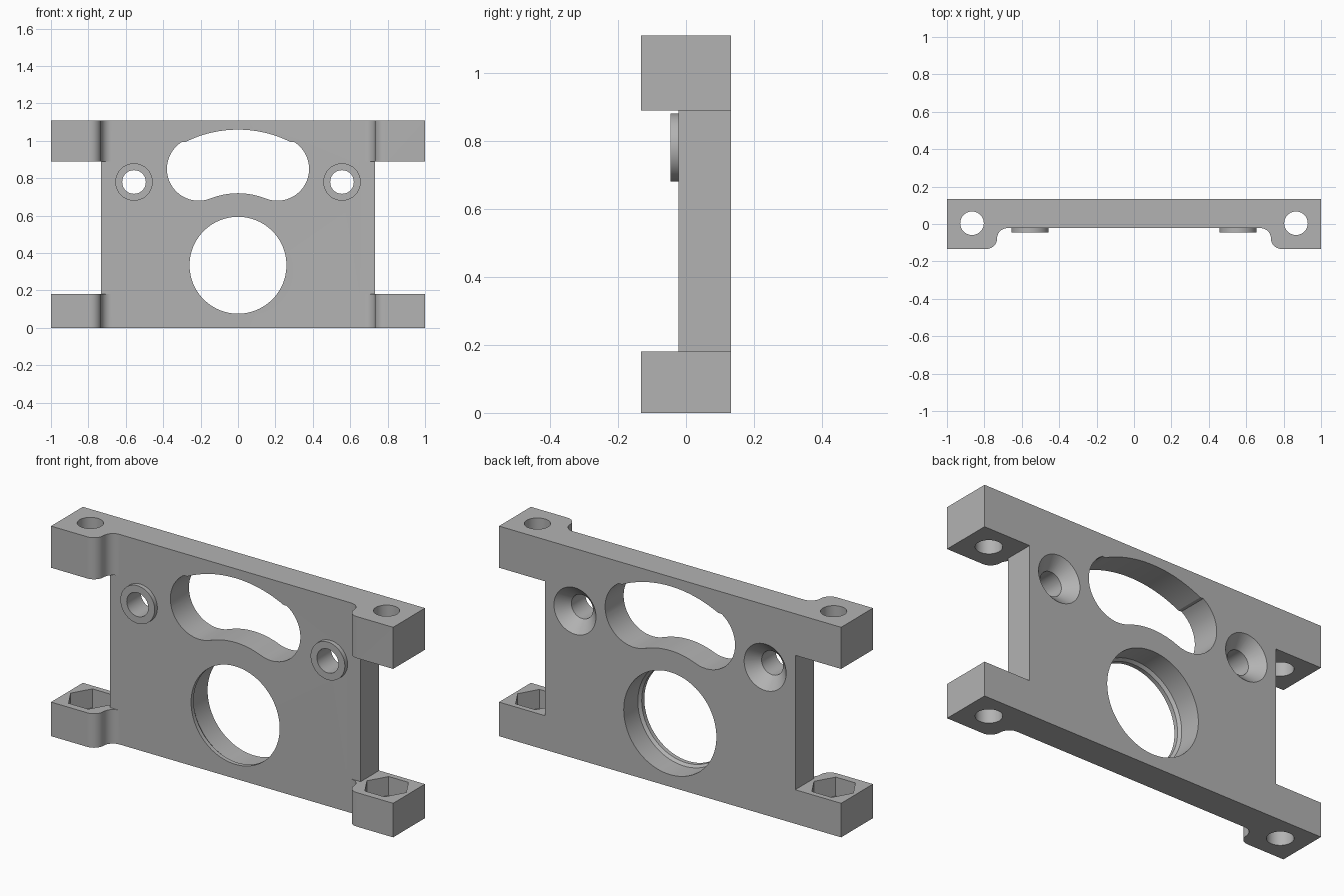
import bpy, bmesh, math
from mathutils import Vector

if "Cube" in bpy.data.objects:
    bpy.data.objects.remove(bpy.data.objects["Cube"])

H = 1.11                    # overall height
BACK, FACE, FOOT = 0.133, -0.022, -0.133   # y of back, plate front, foot front

grey = bpy.data.materials.new("metal grey")
grey.diffuse_color = (0.45, 0.45, 0.45, 1)
grey.use_nodes = True
grey.node_tree.nodes["Principled BSDF"].inputs["Base Color"].default_value = grey.diffuse_color


def arc(cx, cy, r, a0, a1, n):
    """Points on an arc, angles in degrees."""
    return [(cx + r * math.cos(math.radians(a0 + (a1 - a0) * i / n)),
             cy + r * math.sin(math.radians(a0 + (a1 - a0) * i / n))) for i in range(n + 1)]


def loft(name, rings):
    """Closed solid through a list of equal-length rings of 3D points."""
    bm = bmesh.new()
    vs = [[bm.verts.new(p) for p in ring] for ring in rings]
    n = len(vs[0])
    for a, b in zip(vs, vs[1:]):
        for i in range(n):
            bm.faces.new((a[i], a[(i + 1) % n], b[(i + 1) % n], b[i]))
    bm.faces.new(vs[0][::-1])
    bm.faces.new(vs[-1])
    bmesh.ops.recalc_face_normals(bm, faces=bm.faces)
    me = bpy.data.meshes.new(name)
    bm.to_mesh(me)
    bm.free()
    me.materials.append(grey)
    ob = bpy.data.objects.new(name, me)
    bpy.context.collection.objects.link(ob)
    return ob


def prism_z(name, pts, z0, z1):
    return loft(name, [[(x, y, z) for x, y in pts] for z in (z0, z1)])


def prism_y(name, pts, y0, y1):
    return loft(name, [[(x, y, z) for x, z in pts] for y in (y0, y1)])


def turned_y(name, x, z, steps, n=64):
    """Turned solid about a y axis; steps are (radius, y)."""
    return loft(name, [[(px, y, pz) for px, pz in arc(x, z, r, 0, 360, n)[:-1]] for r, y in steps])


def box(name, x0, x1, y0, y1, z0, z1):
    return prism_z(name, [(x0, y0), (x1, y0), (x1, y1), (x0, y1)], z0, z1)


def combine(body, tool, operation="DIFFERENCE"):
    mod = body.modifiers.new("combine", "BOOLEAN")
    mod.operation, mod.solver, mod.object = operation, "EXACT", tool
    bpy.context.view_layer.objects.active = body
    bpy.ops.object.modifier_apply(modifier=mod.name)
    bpy.data.objects.remove(tool)


# Plate with feet: plan profile with rounded foot transitions
R = (FACE - FOOT) / 2
half = [(1, BACK), (1, FOOT)]
half += arc(0.732 + R, FOOT + R, R, 270, 180, 10)
half += arc(0.732 - R, FACE - R, R, 0, 90, 10)[1:]
plan = half + [(-x, y) for x, y in reversed(half)]
body = prism_z("mounting_plate", plan, 0, H)

for s in (-1, 1):
    # Side notch between upper and lower feet, and flush plate front beside it
    xa, xb = sorted((s * 0.732, s * 1.2))
    combine(body, box("notch", xa, xb, -0.5, 0.5, 0.18, 0.89))
    xa, xb = sorted((s * 0.65, s * 0.8))
    combine(body, box("front_relief", xa, xb, -0.5, FACE, 0.18, 0.89))
    # Raised boss with countersunk screw hole
    combine(body, turned_y("boss", s * 0.556, 0.78, [(0.1, -0.045), (0.1, 0.03)]), "UNION")
    combine(body, turned_y("screw_hole", s * 0.556, 0.78,
                           [(0.063, -0.2), (0.063, 0.073), (0.123, BACK), (0.123, 0.2)], 48))
    # Vertical bolt hole and hexagonal nut pocket
    combine(body, prism_z("bolt_hole", arc(s * 0.866, 0.004, 0.063, 0, 360, 48)[:-1], -0.1, H + 0.1))
    combine(body, prism_z("nut_pocket", arc(s * 0.866, 0.004, 0.115, 0, 360, 6)[:-1], 0.08, 0.3))

# Large bore with a narrow front lip
combine(body, turned_y("bore", 0, 0.335, [(0.259, -0.2), (0.259, 0.0), (0.271, 0.015), (0.271, 0.2)], 96))

# Bean-shaped window: top arc, round ends, concave lower arc
t = math.degrees(math.atan2(0.42, 0.21))
b = math.degrees(math.atan2(0.53, 0.21))
bean = arc(0, 0.43, 0.63, t, 180 - t, 24)
bean += arc(-0.21, 0.85, 0.17, 180 - t, 360 - b, 32)[1:]
bean += arc(0, 0.32, 0.40, 180 - b, b, 20)[1:]
bean += arc(0.21, 0.85, 0.17, b - 180, t, 32)[1:-1]
combine(body, prism_y("window", bean, -0.3, 0.3))

# Smooth curved walls, keep edges sharp
bpy.ops.object.select_all(action="DESELECT")
body.select_set(True)
bpy.context.view_layer.objects.active = body
bpy.ops.object.shade_smooth_by_angle(angle=math.radians(25))
